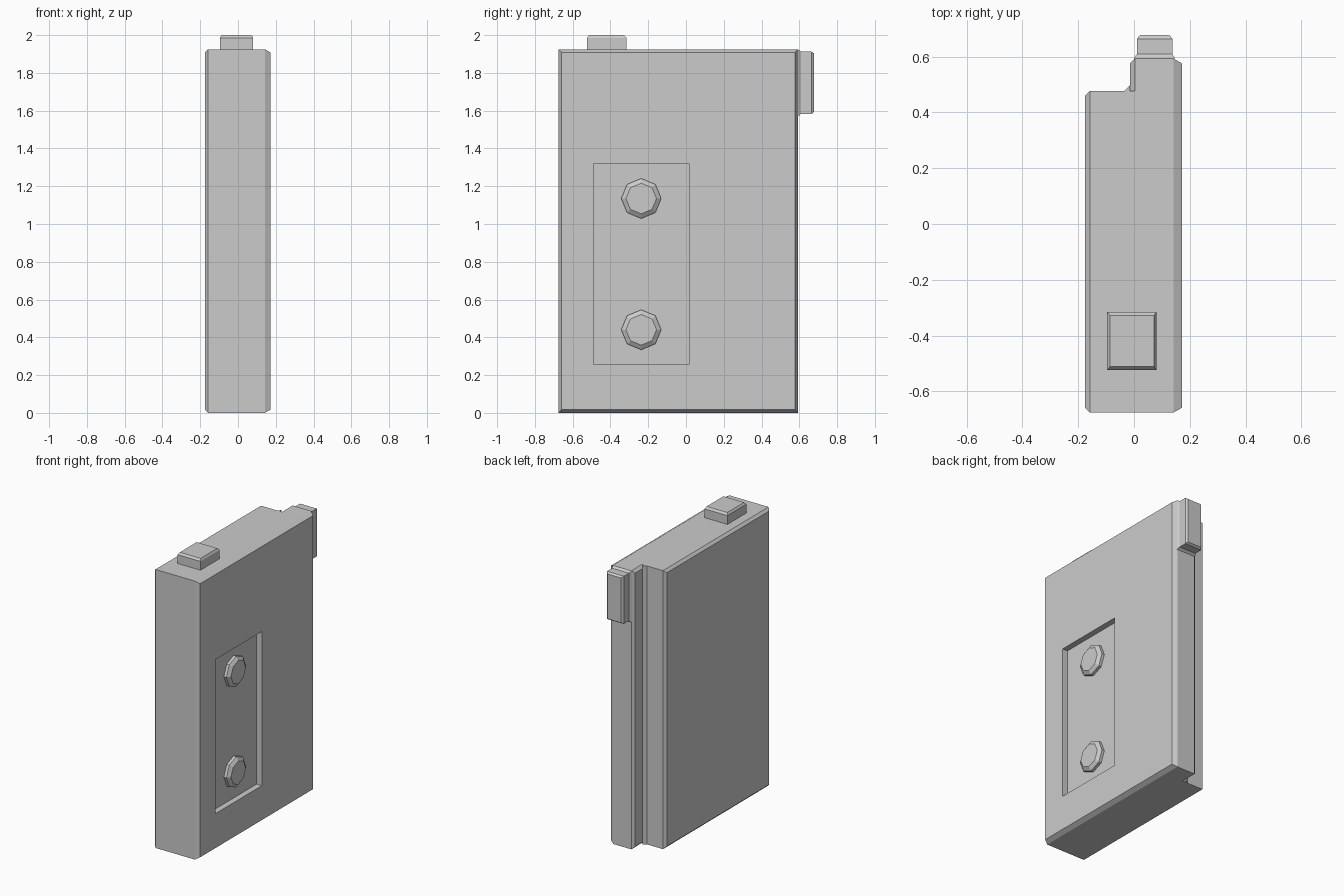
import bpy, bmesh
from math import pi, cos, sin
from mathutils import Vector

if "Cube" in bpy.data.objects:
    bpy.data.objects.remove(bpy.data.objects["Cube"])


def loft(name, axis, rings, drop=None):
    """Skin rings of 2D points placed along an axis: rings = [(t, [(a, b), ...]), ...]."""
    bm = bmesh.new()
    place = {'X': lambda t, a, b: (t, a, b),
             'Y': lambda t, a, b: (a, t, b),
             'Z': lambda t, a, b: (a, b, t)}[axis]
    loops = [[bm.verts.new(place(t, a, b)) for a, b in pts] for t, pts in rings]
    n = len(loops[0])
    for lo, hi in zip(loops, loops[1:]):
        for i in range(n):
            j = (i + 1) % n
            bm.faces.new((lo[i], lo[j], hi[j], hi[i]))
    bm.faces.new(loops[0][::-1])
    bm.faces.new(loops[-1])
    bmesh.ops.recalc_face_normals(bm, faces=bm.faces[:])
    if drop:
        hidden = [f for f in bm.faces if drop(f.calc_center_median())]
        bmesh.ops.delete(bm, geom=hidden, context='FACES')
    me = bpy.data.meshes.new(name)
    bm.to_mesh(me)
    bm.free()
    ob = bpy.data.objects.new(name, me)
    bpy.context.collection.objects.link(ob)
    return ob


def rect(a0, a1, b0, b1):
    return [(a0, b0), (a1, b0), (a1, b1), (a0, b1)]


def octagon(a, b, r):
    return [(a + r * cos(i * pi / 4), b + r * sin(i * pi / 4)) for i in range(8)]


FRONT, STEP, BACK, TOP, C = -0.676, 0.477, 0.593, 1.925, 0.017
FLOOR = 0.132
recess = rect(-0.49, 0.015, 0.255, 1.32)

# Main slab with chamfered side faces and a sunken panel on the right
full = rect(FRONT, STEP, 0, TOP)
loft("body", 'X', [
    (-0.175, rect(FRONT + C, STEP - C, C, TOP - C)),
    (-0.158, full), (0.003, full), (0.142, full),
    (0.172, rect(FRONT + C, STEP, C, TOP - C)),
    (0.172, recess), (FLOOR, recess)],
    drop=lambda c: c.y > STEP - 0.001 and c.x > 0.003)

# Narrow tongue along the back edge
tongue_full = rect(STEP, BACK, 0, TOP)
tongue_in = rect(STEP, BACK - C, C, TOP - C)
loft("back_tongue", 'X', [
    (-0.015, tongue_in), (0.003, tongue_full),
    (0.142, tongue_full), (0.172, tongue_in)],
    drop=lambda c: c.y < STEP + 0.001)

# Angled fillet in the step corner
fillet = [(-0.035, STEP), (-0.015, STEP), (-0.015, STEP + 0.02)]
loft("step_fillet", 'Z', [(0, fillet), (TOP, fillet)])

# Octagonal bolts in the panel
for label, z in (("upper", 1.135), ("lower", 0.44)):
    loft(label + "_bolt", 'X', [
        (FLOOR, octagon(-0.237, z, 0.106)),
        (FLOOR + 0.02, octagon(-0.237, z, 0.106)),
        (FLOOR + 0.037, octagon(-0.237, z, 0.081))])

# Button on top
base = rect(-0.096, 0.08, -0.524, -0.316)
loft("top_button", 'Z', [
    (TOP, base), (1.986, base),
    (2.0, rect(-0.086, 0.072, -0.512, -0.328))])

# Clip on the upper back edge with a flared base
block = rect(0.01, 0.138, 1.583, 1.913)
loft("back_clip", 'Y', [
    (BACK, rect(-0.002, 0.148, 1.57, TOP)), (0.609, block), (0.664, block),
    (0.678, rect(0.022, 0.127, 1.593, 1.903))])
